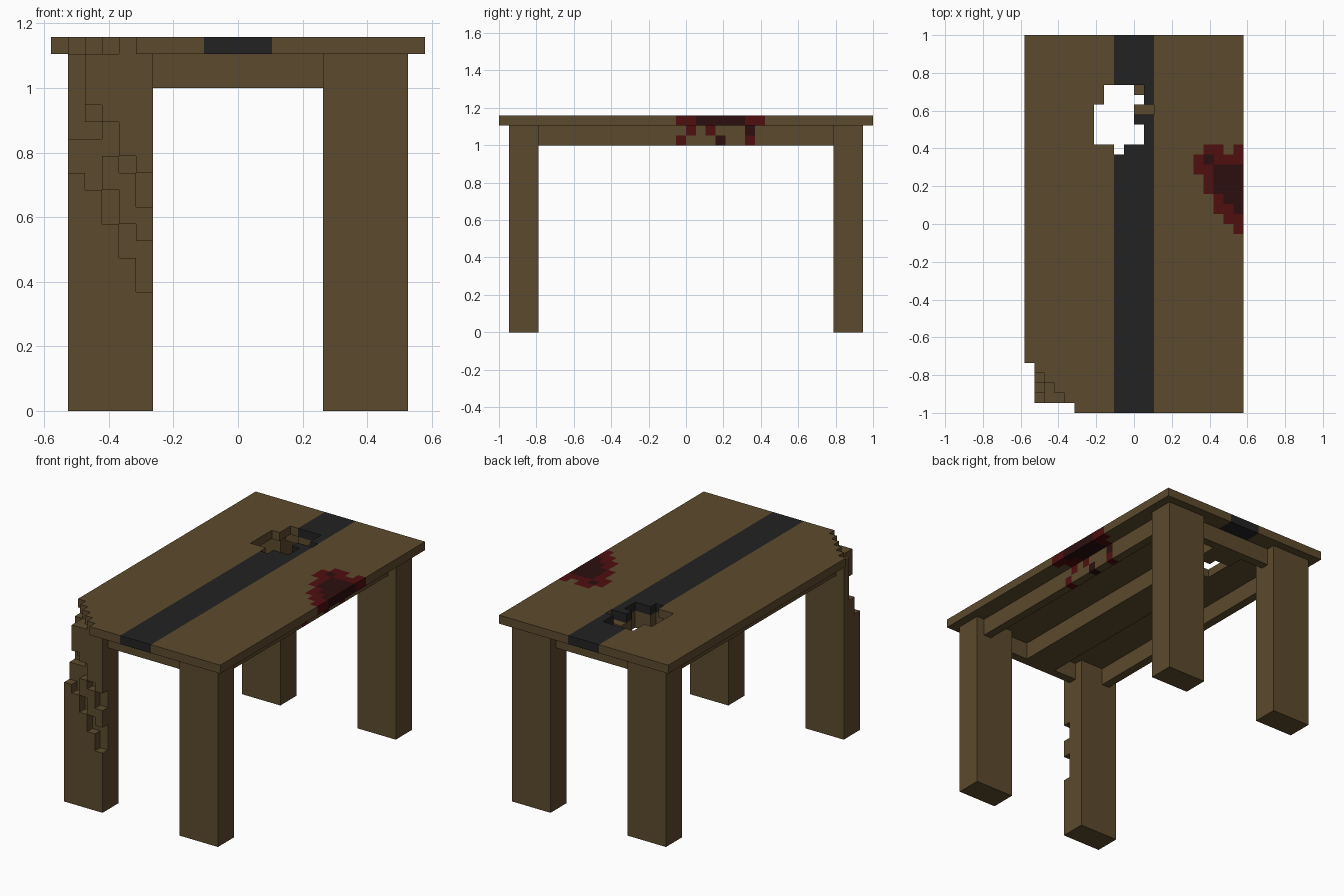
import bpy, bmesh
from math import radians
from mathutils import Vector

if "Cube" in bpy.data.objects:
    bpy.data.objects.remove(bpy.data.objects["Cube"])

U = 2 / 38  # edge length of one block of the grid


def material(name, rgb):
    m = bpy.data.materials.new(name)
    m.diffuse_color = (*rgb, 1)
    m.use_nodes = True
    m.node_tree.nodes["Principled BSDF"].inputs["Base Color"].default_value = m.diffuse_color
    return m


WOOD, RUNNER, RED, DARK_RED = range(4)
MATS = [material("brown wood", (0.107, 0.068, 0.026)),
        material("charcoal runner", (0.016, 0.016, 0.016)),
        material("red stain", (0.080, 0.0045, 0.0045)),
        material("dark red stain", (0.025, 0.0045, 0.0045))]


def block(x0, x1, y0, y1, z0, z1, color=WOOD):
    return {(x, y, z): color for x in range(x0, x1)
            for y in range(y0, y1) for z in range(z0, z1)}


def carve(part, *boxes):
    for b in boxes:
        for c in block(*b):
            part.pop(c, None)


parts = {}

# Tabletop with a runner down the middle
top = block(-11, 11, -19, 19, 21, 22)
top.update(block(-2, 2, -19, 19, 21, 22, RUNNER))

# Stain at the right edge: row y -> first red x, first dark x
for y, (red, dark) in {7: (10, 11), 6: (6, 11), 5: (6, 8), 4: (7, 8), 3: (7, 8),
                       2: (8, 9), 1: (8, 10), 0: (9, 11), -1: (10, 11)}.items():
    top.update(block(red, 11, y, y + 1, 21, 22, RED))
    top.update(block(dark, 11, y, y + 1, 21, 22, DARK_RED))
top.update(block(7, 9, 7, 8, 21, 22, RED))
top.update(block(7, 8, 6, 7, 21, 22, DARK_RED))

# Broken corner and hole in the tabletop
for c in [c for c in top if c[0] + c[1] <= -26]:
    del top[c]
carve(top, (-3, 1, 12, 14, 21, 22), (-4, 2, 11, 12, 21, 22), (-4, 0, 10, 11, 21, 22),
      (-4, 1, 8, 10, 21, 22), (-2, -1, 7, 8, 21, 22))
parts["tabletop"] = top

# Centre beam below the runner, broken through at the hole
beam = block(-2, 2, -16, 16, 19, 21)
carve(beam, (-2, 0, 8, 14, 19, 21), (0, 1, 12, 13, 19, 21),
      (0, 1, 8, 10, 19, 21), (-2, -1, 7, 8, 19, 21))
parts["centre_beam"] = beam

# Rails, set back one block from the legs
parts["front_rail"] = block(-5, 5, -17, -16, 19, 21)
parts["back_rail"] = block(-5, 5, 16, 17, 19, 21)
parts["left_rail"] = block(-9, -8, -15, 15, 19, 21)
right = block(8, 9, -15, 15, 19, 21)
right.update({(8, 0, 20): RED, (8, 2, 20): RED, (8, 6, 20): DARK_RED,
              (8, -1, 19): RED, (8, 3, 19): DARK_RED, (8, 6, 19): RED})
parts["right_rail"] = right

# Legs
for xn, x in (("left", -10), ("right", 5)):
    for yn, y in (("front", -18), ("back", 15)):
        parts[f"{yn}_{xn}_leg"] = block(x, x + 5, y, y + 3, 0, 21)

# Gouges in the front left leg: broken outer corner and two slanting cuts
carve(parts["front_left_leg"],
      (-10, -9, -18, -17, 14, 21), (-10, -9, -17, -16, 16, 21),
      (-9, -8, -18, -17, 13, 18), (-9, -8, -17, -16, 16, 17),
      (-8, -7, -18, -17, 15, 17), (-7, -6, -18, -17, 14, 15), (-6, -5, -18, -17, 12, 14),
      (-8, -7, -18, -17, 11, 13), (-7, -6, -18, -17, 9, 11), (-6, -5, -18, -17, 7, 10))

solid = set().union(*parts.values())


def build(name, cells):
    """Skin the blocks of one part, leaving out faces hidden by other blocks."""
    bm = bmesh.new()
    verts = {}
    for c, color in cells.items():
        for axis in range(3):
            for side in (0, 1):
                n = list(c)
                n[axis] += 2 * side - 1
                if tuple(n) in solid:
                    continue
                ring = []
                for a, b in ((0, 0), (1, 0), (1, 1), (0, 1)):
                    p = list(c)
                    p[axis] += side
                    p[(axis + 1) % 3] += a
                    p[(axis + 2) % 3] += b
                    p = tuple(p)
                    if p not in verts:
                        verts[p] = bm.verts.new(Vector(p) * U)
                    ring.append(verts[p])
                f = bm.faces.new(ring if side else ring[::-1])
                f.material_index = color
    bmesh.ops.dissolve_limit(bm, angle_limit=radians(1), verts=bm.verts[:],
                             edges=bm.edges[:], delimit={'MATERIAL'})
    me = bpy.data.meshes.new(name)
    bm.to_mesh(me)
    bm.free()
    for m in MATS:
        me.materials.append(m)
    bpy.context.collection.objects.link(bpy.data.objects.new(name, me))


for name, cells in parts.items():
    build(name, cells)
